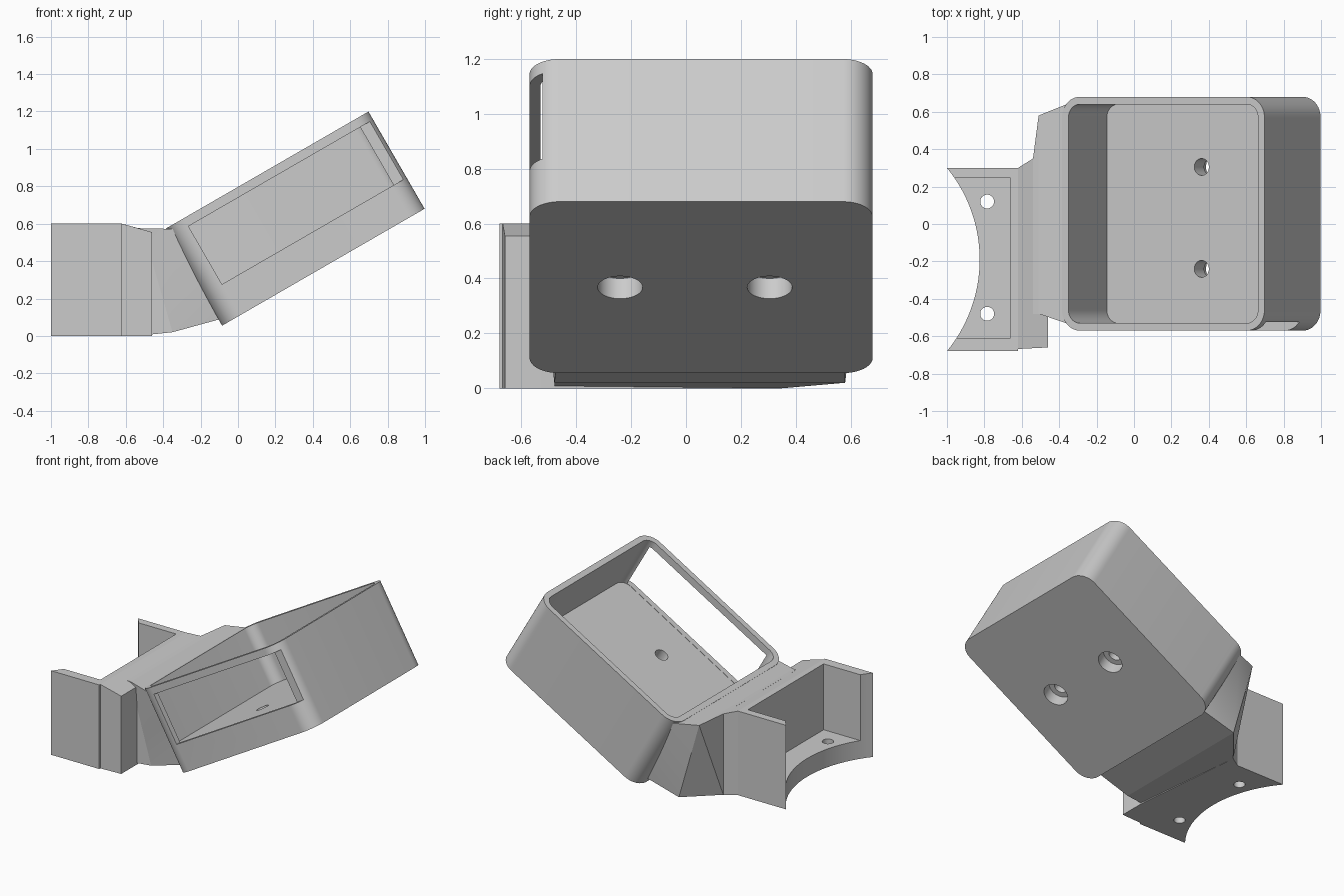
import bpy, bmesh, math
from mathutils import Matrix, Vector

cube = bpy.data.objects.get("Cube")
if cube:
    bpy.data.objects.remove(cube, do_unlink=True)

grey = bpy.data.materials.new("plain grey")
grey.use_nodes = True
grey.diffuse_color = (0.6, 0.6, 0.6, 1)
grey.node_tree.nodes["Principled BSDF"].inputs["Base Color"].default_value = (0.6, 0.6, 0.6, 1)

# Local frame of the tilted tray: x along its length, z through its depth
TILT = Matrix.Translation((-0.085, 0, 0.055)) @ Matrix.Rotation(math.radians(-30), 4, 'Y')
LENGTH, DEPTH, FLOOR = 1.25, 0.6, 0.19
FRONT, BACK = -0.57, 0.68


def make(name, bm, matrix=Matrix()):
    bm.transform(matrix)
    bmesh.ops.recalc_face_normals(bm, faces=bm.faces)
    mesh = bpy.data.meshes.new(name)
    bm.to_mesh(mesh)
    bm.free()
    mesh.materials.append(grey)
    obj = bpy.data.objects.new(name, mesh)
    bpy.context.collection.objects.link(obj)
    return obj


def prism(name, outline, z0, z1, matrix=Matrix()):
    bm = bmesh.new()
    base = bm.faces.new([bm.verts.new((x, y, z0)) for x, y in outline])
    top = bmesh.ops.extrude_face_region(bm, geom=[base])["geom"]
    verts = [g for g in top if isinstance(g, bmesh.types.BMVert)]
    bmesh.ops.translate(bm, vec=(0, 0, z1 - z0), verts=verts)
    return make(name, bm, matrix)


def rect(x0, x1, y0, y1, r=0, steps=12):
    if not r:
        return [(x0, y0), (x1, y0), (x1, y1), (x0, y1)]
    centres = [(x1 - r, y1 - r), (x0 + r, y1 - r), (x0 + r, y0 + r), (x1 - r, y0 + r)]
    return [(cx + r * math.cos(a), cy + r * math.sin(a))
            for q, (cx, cy) in enumerate(centres)
            for a in [math.pi / 2 * (q + i / steps) for i in range(steps + 1)]]


def circle(cx, cy, r, n=48):
    return [(cx + r * math.cos(math.tau * i / n), cy + r * math.sin(math.tau * i / n))
            for i in range(n)]


def hull(name, points):
    bm = bmesh.new()
    for p in points:
        bm.verts.new(p)
    out = bmesh.ops.convex_hull(bm, input=bm.verts)
    spare = [v for v in out["geom_interior"] if isinstance(v, bmesh.types.BMVert)]
    bmesh.ops.delete(bm, geom=spare, context='VERTS')
    bmesh.ops.dissolve_limit(bm, angle_limit=0.01, verts=bm.verts, edges=bm.edges)
    return make(name, bm)


def cut(obj, cutter):
    cutter.hide_render = True
    mod = obj.modifiers.new("cut", 'BOOLEAN')
    mod.operation, mod.solver, mod.object = 'DIFFERENCE', 'EXACT', cutter
    bpy.context.view_layer.update()
    graph = bpy.context.evaluated_depsgraph_get()
    mesh = bpy.data.meshes.new_from_object(obj.evaluated_get(graph))
    obj.modifiers.clear()
    obj.data = mesh
    bpy.data.objects.remove(cutter, do_unlink=True)


# Tilted tray with cavity, side window and counterbored screw holes
tray = prism("tray", rect(0, LENGTH, FRONT, BACK, 0.11), 0, DEPTH, TILT)
cut(tray, prism("cavity", rect(0.04, LENGTH - 0.04, FRONT + 0.04, BACK - 0.04, 0.07),
                FLOOR, DEPTH + 0.1, TILT))
cut(tray, prism("window", rect(0.11, LENGTH - 0.013, FRONT - 0.1, FRONT + 0.047),
                FLOOR + 0.002, 0.55, TILT))
for y in (-0.24, 0.305):
    cut(tray, prism("screw_hole", circle(LENGTH / 2, y, 0.045), -0.1, 0.3, TILT))
    cut(tray, prism("counterbore", circle(LENGTH / 2, y, 0.082), -0.1, 0.085, TILT))

# Mounting bracket with open pocket, curved mouth and two holes
bracket = prism("bracket", rect(-1, -0.62, -0.68, 0.30), 0, 0.6)
cut(bracket, prism("pocket", rect(-1.2, -0.66, -0.61, 0.245), 0.13, 0.8))
cut(bracket, prism("mouth", circle(-1.598, -0.19, 0.773, 128), -0.2, 0.9))
for y in (-0.48, 0.12):
    cut(bracket, prism("mount_hole", circle(-0.785, y, 0.037), -0.2, 0.4))

# Block behind the bracket
block = hull("neck_block", [(x, y, z) for x, y, top in (
    (-0.62, -0.668, 0.6), (-0.46, -0.66, 0.555), (-0.46, -0.48, 0.555),
    (-0.54, 0.35, 0.578), (-0.62, 0.30, 0.6)) for z in (0, top)])

# Neck: bends through a half-tilted section to the end of the tray
start = [(-0.54, y, z) for y in (-0.48, 0.35) for z in (0, 0.578)]
middle = [(x, y, z) for x, z in ((-0.51, 0.575), (-0.35, 0.02)) for y in (-0.48, 0.58)]
end = [TILT @ Vector((0.03, y, 0.58)) for y in (-0.535, 0.645)]
end += [TILT @ Vector((0.01, y, 0.035)) for y in (-0.47, 0.58)]
neck_near = hull("neck_bracket_side", start + middle)
neck_far = hull("neck_tray_side", middle + end)

# Smooth the rounded surfaces, keep the edges crisp
for obj in (tray, bracket, block, neck_near, neck_far):
    bpy.ops.object.select_all(action='DESELECT')
    obj.select_set(True)
    bpy.context.view_layer.objects.active = obj
    bpy.ops.object.shade_smooth_by_angle(angle=math.radians(25))
